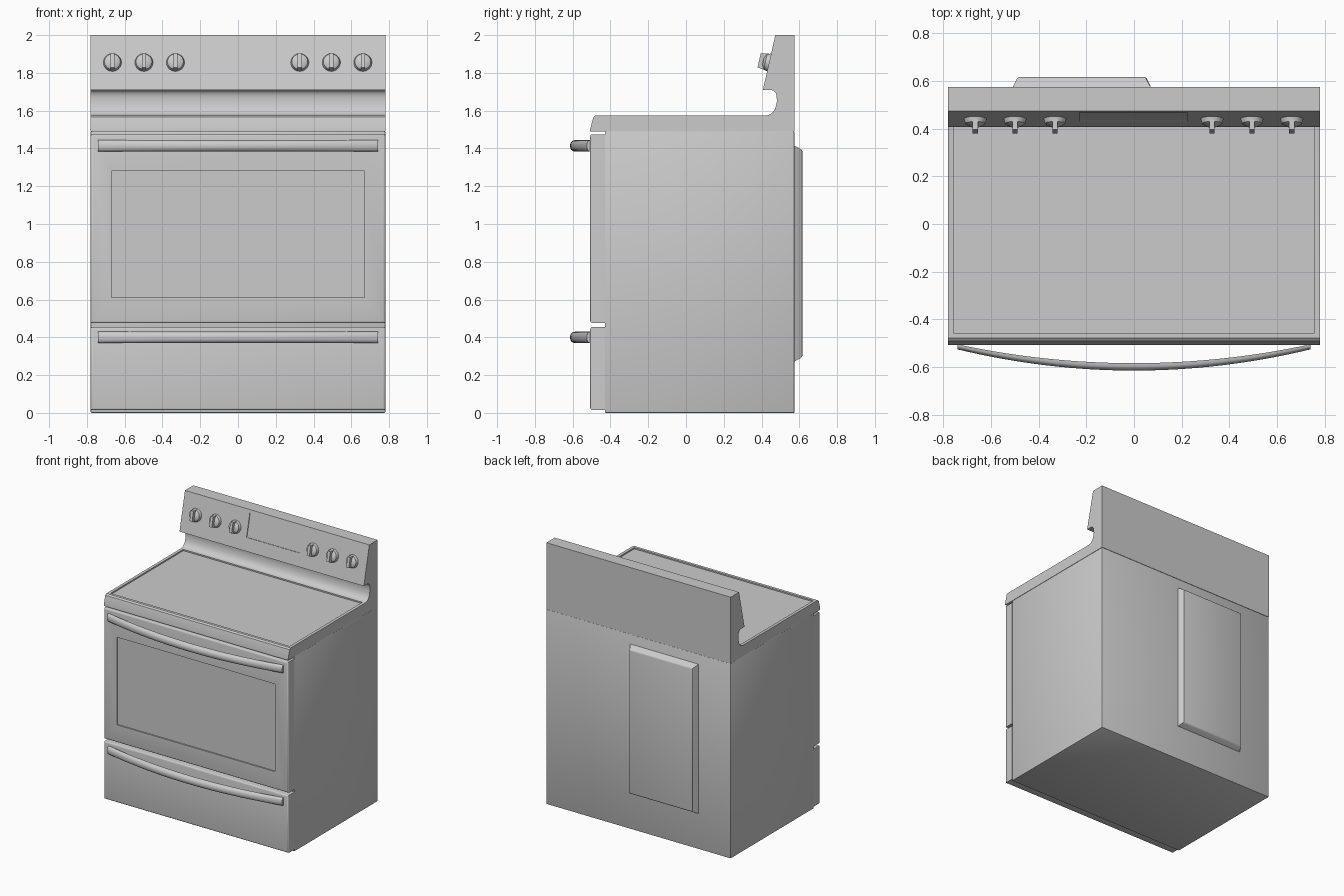
import bpy, bmesh, math
from mathutils import Vector, Matrix

old = bpy.data.objects.get("Cube")
if old:
    bpy.data.objects.remove(old, do_unlink=True)

W = 0.78  # half width of the range

grey = bpy.data.materials.new("appliance grey")
grey.use_nodes = True
COLOUR = (0.6, 0.6, 0.6, 1)
grey.diffuse_color = COLOUR
grey.node_tree.nodes["Principled BSDF"].inputs["Base Color"].default_value = COLOUR


def finish(name, bm, angle=35):
    bmesh.ops.recalc_face_normals(bm, faces=bm.faces)
    mesh = bpy.data.meshes.new(name)
    bm.to_mesh(mesh)
    bm.free()
    mesh.materials.append(grey)
    ob = bpy.data.objects.new(name, mesh)
    bpy.context.collection.objects.link(ob)
    bpy.ops.object.select_all(action='DESELECT')
    ob.select_set(True)
    bpy.context.view_layer.objects.active = ob
    bpy.ops.object.shade_smooth_by_angle(angle=math.radians(angle))
    return ob


def add_box(bm, lo, hi):
    lo, hi = Vector(lo), Vector(hi)
    mat = Matrix.Translation((lo + hi) / 2) @ Matrix.Diagonal((*(hi - lo), 1))
    return bmesh.ops.create_cube(bm, size=1, matrix=mat)["verts"]


def face_towards(bm, direction):
    """Largest face that looks along the direction."""
    d = Vector(direction).normalized()
    bm.normal_update()
    return max((f for f in bm.faces if f.normal.dot(d) > 0.95), key=lambda f: f.calc_area())


def recess(bm, face, inside, depth):
    """Sink a panel into a four-sided face; inside maps a corner to its inner corner."""
    n = face.normal.copy()
    outer = list(face.verts)
    rim = [bm.verts.new(inside(v.co)) for v in outer]
    floor = [bm.verts.new(v.co - n * depth) for v in rim]
    bm.faces.remove(face)
    for ring_a, ring_b in ((outer, rim), (rim, floor)):
        for i in range(4):
            j = (i + 1) % 4
            bm.faces.new((ring_a[i], ring_a[j], ring_b[j], ring_b[i]))
    bm.faces.new(floor)


def pick(value, low, high):
    return low if value < (low + high) / 2 else high


# Oven cabinet
bm = bmesh.new()
add_box(bm, (-W, -0.43, 0), (W, 0.574, 1.49))
bmesh.ops.bevel(bm, geom=bm.edges[:], offset=0.005, segments=2, profile=0.5, affect='EDGES')
finish("cabinet", bm)

# Cooktop and backguard, one swept side profile
profile = [(-0.507, 1.49), (-0.507, 1.505), (-0.49, 1.566), (-0.478, 1.575), (0.43, 1.575),
           (0.447, 1.581), (0.46, 1.592), (0.47, 1.607), (0.476, 1.624), (0.481, 1.65),
           (0.48, 1.677), (0.475, 1.694), (0.465, 1.705), (0.45, 1.71), (0.407, 1.71),
           (0.473, 2.0), (0.574, 2.0), (0.574, 1.49)]
bm = bmesh.new()
side = bm.faces.new([bm.verts.new((-W, y, z)) for y, z in profile])
swept = bmesh.ops.extrude_face_region(bm, geom=[side])["geom"]
for v in (g for g in swept if isinstance(g, bmesh.types.BMVert)):
    v.co.x = W
bmesh.ops.recalc_face_normals(bm, faces=bm.faces)
recess(bm, face_towards(bm, (0, 0, 1)),
       lambda c: Vector((pick(c.x, -0.757, 0.757), pick(c.y, -0.457, 0.42), c.z)), 0.01)
slope = (0.473 - 0.407) / 0.29


def display_corner(c):
    z = pick(c.z, 1.805, 1.975)
    return Vector((pick(c.x, -0.228, 0.224), 0.407 + (z - 1.71) * slope, z))


recess(bm, face_towards(bm, (0, -1, slope)), display_corner, 0.006)
finish("cooktop_and_backguard", bm)


# Oven door and storage drawer, softened around the front
def front_panel(name, z0, z1, window=None):
    bm = bmesh.new()
    add_box(bm, (-W, -0.507, z0), (W, -0.43, z1))
    edges = [e for e in bm.edges if all(v.co.y < -0.5 for v in e.verts)]
    bmesh.ops.bevel(bm, geom=edges, offset=0.012, segments=3, profile=0.5, affect='EDGES')
    if window:
        x, low, high = window
        recess(bm, face_towards(bm, (0, -1, 0)),
               lambda c: Vector((pick(c.x, -x, x), c.y, pick(c.z, low, high))), 0.01)
    finish(name, bm)


front_panel("oven_door", 0.475, 1.475, (0.67, 0.61, 1.28))
front_panel("storage_drawer", 0.015, 0.455)


# Bowed handles with a flat back and rounded front
def handle(name, z):
    bm = bmesh.new()
    rings, steps, sides = [], 32, 12
    for i in range(steps + 1):
        t = 2 * i / steps - 1
        front = -0.614 + 0.089 * t * t
        back = -0.583 + 0.079 * t * t
        ring = []
        for k in range(sides + 1):
            a = math.pi * k / sides
            ring.append(bm.verts.new((0.74 * t, back + (front - back) * math.sin(a) ** 0.7,
                                      z + 0.03 * math.cos(a))))
        rings.append(ring)
    for a, b in zip(rings, rings[1:]):
        for k in range(sides + 1):
            j = (k + 1) % (sides + 1)
            bm.faces.new((a[k], a[j], b[j], b[k]))
    bm.faces.new(rings[0])
    bm.faces.new(rings[-1])
    finish(name, bm, 45)


handle("door_handle", 1.414)
handle("drawer_handle", 0.40)


# Control knobs: tapered dial with a raised grip, square to the sloping panel
def knob(name, x):
    bm = bmesh.new()
    bmesh.ops.create_cone(bm, cap_ends=True, segments=32, radius1=0.048, radius2=0.042,
                          depth=0.02, matrix=Matrix.Translation((0, 0, 0.01)))
    bmesh.ops.create_cone(bm, cap_ends=True, segments=32, radius1=0.042, radius2=0.022,
                          depth=0.012, matrix=Matrix.Translation((0, 0, 0.026)))
    grip = add_box(bm, (-0.011, -0.045, 0.012), (0.011, 0.045, 0.054))
    for v in grip:
        if v.co.z > 0.03:
            v.co.y *= 0.85
    tilt = math.pi / 2 - math.atan(slope)
    place = Matrix.Translation((x, 0.407 + (1.855 - 1.71) * slope, 1.855))
    bmesh.ops.transform(bm, matrix=place @ Matrix.Rotation(tilt, 4, 'X'), verts=bm.verts)
    finish(name, bm)


for i, x in enumerate((0.327, 0.494, 0.661)):
    knob(f"left_knob_{i + 1}", x)
    knob(f"right_knob_{i + 1}", -x - 0.004)

# Raised service cover on the back
bm = bmesh.new()
add_box(bm, (-0.512, 0.565, 0.267), (0.075, 0.616, 1.42))
for v in bm.verts:
    if v.co.y > 0.6:
        v.co.x += 0.025 if v.co.x < -0.2 else -0.025
        v.co.z += 0.028 if v.co.z < 0.8 else -0.028
edges = [e for e in bm.edges if all(v.co.y > 0.6 for v in e.verts)]
bmesh.ops.bevel(bm, geom=edges, offset=0.008, segments=2, profile=0.5, affect='EDGES')
finish("rear_cover", bm)
